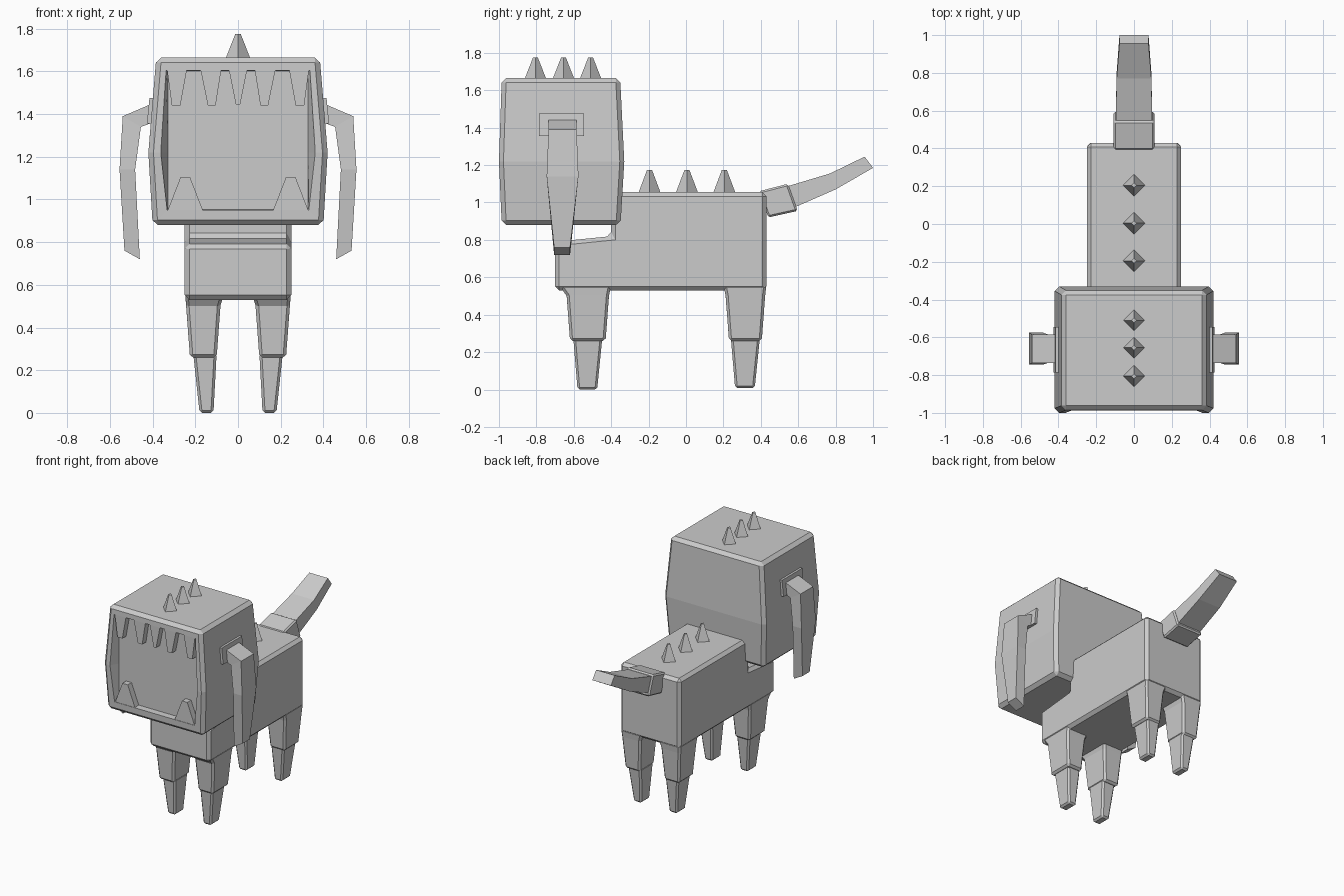
import bpy, bmesh, math
from mathutils import Vector

if "Cube" in bpy.data.objects:
    bpy.data.objects.remove(bpy.data.objects["Cube"])

grey = bpy.data.materials.new("stone_grey")
grey.diffuse_color = (0.6, 0.6, 0.6, 1)
grey.use_nodes = True
grey.node_tree.nodes["Principled BSDF"].inputs["Base Color"].default_value = grey.diffuse_color


def finish(bm, name, bevel=0.0):
    """Bevel the sharp edges, then turn the bmesh into an object."""
    bmesh.ops.recalc_face_normals(bm, faces=bm.faces[:])
    if bevel:
        sharp = [e for e in bm.edges if e.calc_face_angle(0) > math.radians(40)]
        bmesh.ops.bevel(bm, geom=sharp, offset=bevel, segments=1, profile=0.5, affect='EDGES')
    mesh = bpy.data.meshes.new(name)
    bm.to_mesh(mesh)
    bm.free()
    mesh.materials.append(grey)
    obj = bpy.data.objects.new(name, mesh)
    bpy.context.collection.objects.link(obj)
    return obj


def loft(rings):
    """Skin a list of four-cornered rings and cap both ends."""
    bm = bmesh.new()
    vs = [[bm.verts.new(p) for p in ring] for ring in rings]
    for a, b in zip(vs, vs[1:]):
        for i in range(4):
            j = (i + 1) % 4
            bm.faces.new((a[i], a[j], b[j], b[i]))
    bm.faces.new(vs[0])
    bm.faces.new(vs[-1])
    return bm


def level(x0, x1, y0, y1, z):
    return [(x0, y0, z), (x1, y0, z), (x1, y1, z), (x0, y1, z)]


def prism(profile, to_3d, a, b):
    """Extrude a flat profile from depth a to depth b."""
    bm = bmesh.new()
    lo = [bm.verts.new(to_3d(p, a)) for p in profile]
    hi = [bm.verts.new(to_3d(p, b)) for p in profile]
    n = len(profile)
    for i in range(n):
        j = (i + 1) % n
        bm.faces.new((lo[i], lo[j], hi[j], hi[i]))
    bm.faces.new(lo)
    bm.faces.new(hi)
    return bm


# Head: bulging box with a shallow mouth recess in the front
bm = loft([level(-.40, .40, -.985, -.35, .88),
           level(-.42, .42, -1.0, -.33, 1.22),
           level(-.383, .383, -.985, -.352, 1.665)])
bmesh.ops.recalc_face_normals(bm, faces=bm.faces[:])
sharp = [e for e in bm.edges if e.calc_face_angle(0) > math.radians(40)]
bmesh.ops.bevel(bm, geom=sharp, offset=.024, segments=1, profile=.5, affect='EDGES')
bm.normal_update()
front = [f for f in bm.faces if f.normal.y < -.95]
bmesh.ops.inset_region(bm, faces=front, thickness=.02, use_even_offset=True)
for v in {v for f in front for v in f.verts}:
    s = math.copysign(1, v.co.x)
    if v.co.z > 1.4:
        v.co = (s * .337, -.987, 1.605)
    elif v.co.z < 1.05:
        v.co = (s * .332, -.988, .95)
    else:
        v.co = (s * .362, -1.0, 1.22)
bmesh.ops.inset_region(bm, faces=front, thickness=.004, use_even_offset=True)
for v in {v for f in front for v in f.verts}:
    z = 1.603 if v.co.z > 1.4 else .952 if v.co.z < 1.05 else 1.22
    v.co = (math.copysign(.328, v.co.x), -.94, z)
finish(bm, "head")

# Teeth: (base centre, base half width, tip centre, tip half width, base z, tip z)
teeth = [(0, .042, 0, .01, 1.605, 1.445)]
for s in (-1, 1):
    teeth += [(s * .127, .048, s * .123, .018, 1.605, 1.44),
              (s * .286, .046, s * .29, .02, 1.605, 1.44),
              (s * .247, .082, s * .247, .022, .95, 1.105)]
for bc, bw, tc, tw, bz, tz in teeth:
    shape = [(bc - bw, bz), (bc + bw, bz), (tc + tw, tz), (tc - tw, tz)]
    finish(prism(shape, lambda p, d: (p[0], d, p[1]), -.985, -.93), "tooth")

# Body: side profile with a low chest under the head
profile = [(-.70, .53), (.43, .53), (.43, 1.055), (-.40, 1.055), (-.40, .82), (-.70, .79)]
finish(prism(profile, lambda p, d: (d, p[0], p[1]), -.25, .25), "body", .022)

# Legs: flared thigh and narrower tapered foot
for s in (-1, 1):
    for name, y0, y1, z0, flare0, flare1 in (("front", -.62, -.43, 0, .06, .03),
                                              ("back", .23, .405, .008, .03, .025)):
        thigh = [level(s * .065, s * .248, y0 - flare0, y1 + flare1, .56),
                 level(s * .083, s * .243, y0 - .018, y1 + .018, .50),
                 level(s * .10, s * .225, y0, y1, .26)]
        finish(loft(thigh), name + "_thigh", .014)
        m = (y0 + y1) / 2
        foot = [level(s * .10, s * .21, m - .078, m + .078, .28),
                level(s * .115, s * .18, m - .055, m + .05, z0)]
        finish(loft(foot), name + "_foot", .012)

# Spikes along the back and the top of the head
for z, h, ys in ((1.05, .125, (-.2, .0, .2)), (1.655, .12, (-.81, -.66, -.515))):
    for y in ys:
        bm = bmesh.new()
        bmesh.ops.create_cone(bm, cap_ends=True, segments=4, radius1=.06, radius2=.013, depth=h)
        for v in bm.verts:
            v.co += Vector((0, y + .005, z + h / 2))
        finish(bm, "spike")

# Ears: mounting plate on the head and a long bent flap
for s in (-1, 1):
    plate = [level(s * .38, s * .427, -.785, -.545, 1.355),
             level(s * .37, s * .415, -.785, -.545, 1.475)]
    finish(loft(plate), "ear_mount")

    def cut(xi, zi, xo, zo, ya, yb):
        return [(s * xi, ya, zi), (s * xo, ya, zo), (s * xo, yb, zo), (s * xi, yb, zi)]
    flap = [cut(.40, 1.36, .40, 1.45, -.735, -.585),
            cut(.455, 1.34, .54, 1.39, -.735, -.585),
            cut(.482, 1.14, .555, 1.14, -.745, -.575),
            cut(.46, .72, .532, .76, -.705, -.62)]
    finish(loft(flap), "ear_flap")


# Tail: thick root block and a curved tapering blade
def tail_ring(w, yt, zt, yb, zb):
    return [(-w, yt, zt), (w, yt, zt), (w, yb, zb), (-w, yb, zb)]


finish(loft([tail_ring(.108, .39, 1.06, .44, .92),
             tail_ring(.108, .545, 1.10, .597, .955)]), "tail_root", .01)
finish(loft([tail_ring(.097, .52, 1.08, .56, .965),
             tail_ring(.092, .77, 1.155, .80, 1.07),
             tail_ring(.077, .955, 1.245, 1.0, 1.185)]), "tail_blade")
